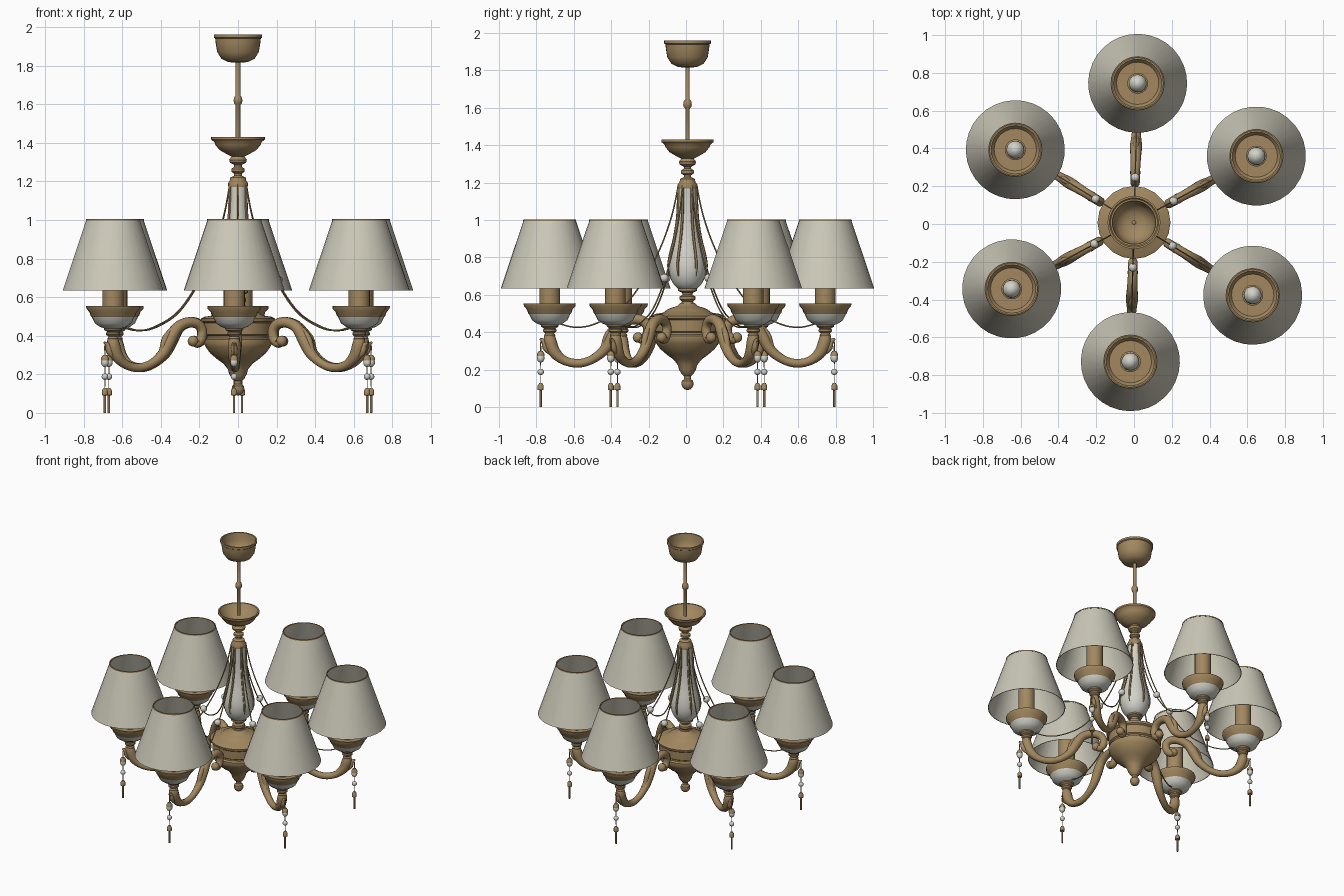
import bpy, bmesh, math
from mathutils import Vector

CENTER = (0, 0.008, 0)
ARM_ANGLES = [math.radians(28.5 + 60 * k) for k in range(6)]
REACH = 0.737          # distance of each lamp from the centre


def material(name, rgb):
    m = bpy.data.materials.new(name)
    m.diffuse_color = (*rgb, 1)
    return m


BRONZE = material("antique_bronze", (0.36, 0.245, 0.115))
FABRIC = material("shade_fabric", (0.60, 0.58, 0.48))
CERAMIC = material("white_ceramic", (0.64, 0.64, 0.58))


def finish(bm, name, mat, angle=40):
    bmesh.ops.remove_doubles(bm, verts=bm.verts, dist=1e-5)
    bmesh.ops.recalc_face_normals(bm, faces=bm.faces)
    for f in bm.faces:
        f.smooth = True
    me = bpy.data.meshes.new(name)
    bm.to_mesh(me)
    bm.free()
    me.set_sharp_from_angle(angle=math.radians(angle))
    me.materials.append(mat)
    return me


def skin(bm, rings, closed_ends=False):
    for a, b in zip(rings, rings[1:]):
        n = len(a)
        for i in range(n):
            bm.faces.new((a[i], a[(i + 1) % n], b[(i + 1) % n], b[i]))
    if closed_ends:
        bm.faces.new(rings[0])
        bm.faces.new(rings[-1])


def lathe(name, profile, mat, x=0, segs=24):
    """Spin an (r, z) profile about a vertical axis at x."""
    bm = bmesh.new()
    rings = []
    for r, z in profile:
        r = max(r, 1e-6)
        rings.append([bm.verts.new((x + r * math.cos(math.tau * i / segs),
                                    r * math.sin(math.tau * i / segs), z))
                      for i in range(segs)])
    skin(bm, rings)
    bmesh.ops.dissolve_degenerate(bm, dist=1e-5, edges=bm.edges)
    return finish(bm, name, mat)


def spline(points, steps):
    """Catmull-Rom through points of any dimension."""
    p = [points[0]] + list(points) + [points[-1]]
    out = []
    for i in range(1, len(p) - 2):
        for s in range(steps):
            t = s / steps
            out.append(tuple(0.5 * (2 * b + (c - a) * t + (2 * a - 5 * b + 4 * c - d) * t * t
                                    + (3 * b - a - 3 * c + d) * t ** 3)
                             for a, b, c, d in zip(p[i - 1], p[i], p[i + 1], p[i + 2])))
    return out + [tuple(points[-1])]


def sweep(name, points, mat, steps=4, segs=10):
    """Round tube along (r, z, radius) points in the xz plane."""
    pts = spline(points, steps)
    bm = bmesh.new()
    rings = []
    for i, (x, z, rad) in enumerate(pts):
        a, b = pts[max(i - 1, 0)], pts[min(i + 1, len(pts) - 1)]
        t = Vector((b[0] - a[0], 0, b[1] - a[1])).normalized()
        n = Vector((-t.z, 0, t.x))
        rings.append([bm.verts.new(Vector((x, 0, z))
                                   + n * rad * math.cos(math.tau * k / segs)
                                   + Vector((0, rad * math.sin(math.tau * k / segs), 0)))
                      for k in range(segs)])
    skin(bm, rings, True)
    return finish(bm, name, mat)


def ball(name, r, x, z, mat, stretch=1.0):
    prof = [(r * math.sin(math.pi * i / 10), z - stretch * r * math.cos(math.pi * i / 10))
            for i in range(11)]
    return lathe(name, prof, mat, x, 14)


def place(me, angles=(0,)):
    for k, a in enumerate(angles):
        ob = bpy.data.objects.new(me.name if len(angles) == 1 else f"{me.name}_{k + 1}", me)
        ob.location = CENTER
        ob.rotation_euler.z = a
        bpy.context.collection.objects.link(ob)


# ---- central column ----
place(lathe("ceiling_canopy", [(0, 1.815), (0.05, 1.818), (0.085, 1.835), (0.108, 1.87), (0.116, 1.92),
                               (0.118, 1.94), (0.125, 1.945), (0.125, 1.96), (0.115, 1.96),
                               (0.108, 1.91), (0.09, 1.86), (0.05, 1.835), (0, 1.83)], BRONZE, segs=32))
place(lathe("hanging_rod", [(0, 1.40), (0.012, 1.40), (0.012, 1.595), (0.02, 1.605), (0.023, 1.62),
                            (0.02, 1.635), (0.012, 1.645), (0.012, 1.83), (0, 1.84)], BRONZE, segs=12))
place(lathe("upper_dish", [(0, 1.33), (0.035, 1.33), (0.06, 1.342), (0.095, 1.362), (0.118, 1.39),
                           (0.122, 1.403), (0.14, 1.418), (0.14, 1.43), (0.13, 1.43), (0.108, 1.395),
                           (0.07, 1.365), (0.03, 1.355), (0, 1.355)], BRONZE, segs=32))
place(lathe("upper_collar", [(0, 1.17), (0.05, 1.17), (0.052, 1.19), (0.042, 1.205), (0.04, 1.22),
                             (0.02, 1.23), (0.02, 1.24), (0.034, 1.25), (0.034, 1.265), (0.02, 1.275),
                             (0.02, 1.285), (0.042, 1.297), (0.046, 1.312), (0.036, 1.325),
                             (0.03, 1.34), (0, 1.34)], BRONZE))
VASE = [(0.046, 1.18), (0.047, 1.10), (0.053, 1.0), (0.069, 0.90), (0.089, 0.82),
        (0.099, 0.755), (0.094, 0.70), (0.073, 0.655), (0.045, 0.63)]
place(lathe("ceramic_vase", [(0, 1.18)] + spline(VASE, 3) + [(0, 0.63)], CERAMIC, segs=32))
place(sweep("vase_rib", [(r + 0.002, z, 0.008) for r, z in VASE[:6]]
            + [(VASE[6][0], VASE[6][1], 0.004)], BRONZE, 3, 6), ARM_ANGLES)
place(lathe("vase_foot", [(0, 0.635), (0.05, 0.635), (0.052, 0.622), (0.03, 0.612), (0.026, 0.60),
                          (0.042, 0.592), (0.042, 0.575), (0.03, 0.565), (0.034, 0.545),
                          (0, 0.545)], BRONZE))
place(lathe("main_hub", [(0, 0.556), (0.04, 0.556), (0.055, 0.54), (0.09, 0.53), (0.11, 0.52),
                         (0.13, 0.505), (0.175, 0.498), (0.193, 0.488), (0.19, 0.473), (0.178, 0.465),
                         (0.176, 0.405), (0.165, 0.398), (0.165, 0.388), (0.177, 0.38), (0.177, 0.36),
                         (0.168, 0.342), (0.145, 0.31), (0.11, 0.28), (0.075, 0.255), (0.052, 0.225),
                         (0.045, 0.20), (0.03, 0.175), (0.018, 0.165), (0.018, 0.15), (0.03, 0.14),
                         (0.033, 0.122), (0.026, 0.105), (0.015, 0.095), (0, 0.09)], BRONZE, segs=20))

# ---- six scrolling arms ----
place(sweep("scroll_arm", [(0.268, 0.385, 0.018), (0.245, 0.362, 0.025), (0.217, 0.385, 0.026),
                           (0.213, 0.43, 0.026), (0.243, 0.463, 0.027), (0.30, 0.468, 0.027),
                           (0.36, 0.44, 0.03), (0.403, 0.375, 0.033), (0.442, 0.308, 0.028),
                           (0.51, 0.255, 0.023), (0.585, 0.234, 0.023), (0.66, 0.25, 0.024),
                           (0.712, 0.295, 0.032), (0.735, 0.355, 0.034), (0.737, 0.395, 0.024)],
            BRONZE), ARM_ANGLES)
place(ball("scroll_tip", 0.028, 0.265, 0.372, BRONZE), ARM_ANGLES)
# curled leaves on the arm middle and arm end
place(sweep("middle_leaf", [(0.375, 0.455, 0.006), (0.425, 0.39, 0.018), (0.45, 0.325, 0.014),
                            (0.478, 0.305, 0.004)], BRONZE), ARM_ANGLES)
place(sweep("end_leaf", [(0.70, 0.265, 0.005), (0.752, 0.31, 0.018), (0.768, 0.35, 0.014),
                         (0.79, 0.365, 0.005)], BRONZE), ARM_ANGLES)

# ---- lamps ----
place(lathe("lamp_stem", [(0, 0.37), (0.026, 0.37), (0.03, 0.385), (0.024, 0.395), (0.036, 0.405),
                          (0.036, 0.415), (0.03, 0.42), (0.046, 0.43), (0.048, 0.442), (0, 0.442)],
            BRONZE, REACH), ARM_ANGLES)
place(lathe("ceramic_cup", [(0.046, 0.438), (0.07, 0.447), (0.095, 0.465), (0.11, 0.497),
                            (0, 0.499)], CERAMIC, REACH), ARM_ANGLES)
place(lathe("cup_rim", [(0, 0.495), (0.108, 0.495), (0.116, 0.503), (0.122, 0.522), (0.138, 0.54),
                        (0.14, 0.555), (0.128, 0.555), (0.112, 0.535), (0, 0.535)],
            BRONZE, REACH), ARM_ANGLES)
place(lathe("candle_tube", [(0.055, 0.53), (0.055, 0.78), (0.045, 0.785), (0, 0.785)],
            BRONZE, REACH, 20), ARM_ANGLES)
place(ball("bulb", 0.048, REACH, 0.83, CERAMIC, 1.2), ARM_ANGLES)
place(lathe("lamp_shade", [(0.262, 0.634), (0.139, 1.0), (0.135, 1.0), (0.258, 0.634),
                           (0.262, 0.634)], FABRIC, REACH, 32), ARM_ANGLES)
place(lathe("shade_top_trim", [(0.139, 0.996), (0.142, 0.996), (0.141, 1.004), (0.134, 1.004),
                               (0.134, 0.996), (0.139, 0.996)], BRONZE, REACH, 32), ARM_ANGLES)

# ---- draped wires with a bead ----
place(sweep("draped_wire", [(0.048, 1.19, 0.004), (0.085, 1.02, 0.004), (0.15, 0.84, 0.004),
                            (0.24, 0.67, 0.004), (0.36, 0.52, 0.004), (0.50, 0.443, 0.004),
                            (0.60, 0.427, 0.004), (0.68, 0.445, 0.004), (0.71, 0.46, 0.004)],
            BRONZE, 5, 6), ARM_ANGLES)
place(ball("wire_bead", 0.023, 0.238, 0.69, CERAMIC), ARM_ANGLES)

# ---- hanging pendants ----
PX = 0.785
place(sweep("pendant_hook", [(0.745, 0.345, 0.004), (0.77, 0.357, 0.004), (PX, 0.345, 0.004),
                             (PX, 0.30, 0.003), (PX, 0.12, 0.002)], BRONZE, 4, 6), ARM_ANGLES)
place(lathe("pendant_cap", [(0, 0.302), (0.01, 0.30), (0.02, 0.285), (0.021, 0.272), (0, 0.272)],
            BRONZE, PX, 12), ARM_ANGLES)
place(ball("pendant_drop", 0.02, PX, 0.262, CERAMIC, 1.2), ARM_ANGLES)
place(ball("pendant_bead", 0.017, PX, 0.188, CERAMIC), ARM_ANGLES)
place(lathe("pendant_spike", [(0, 0.13), (0.008, 0.128), (0.016, 0.115), (0.016, 0.092), (0.006, 0.09),
                              (0.006, 0.0), (0, 0.0)], BRONZE, PX, 12), ARM_ANGLES)
